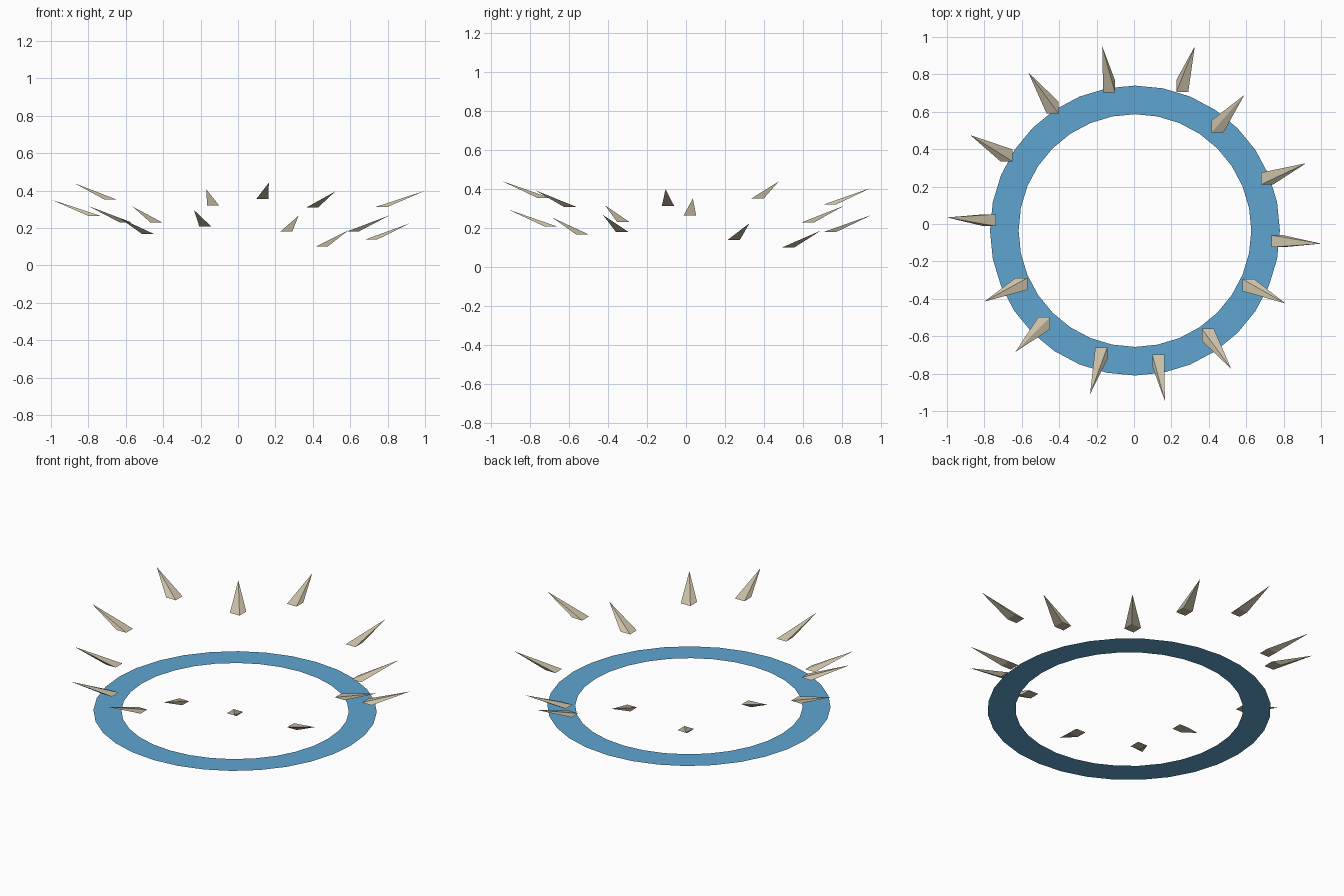
import bpy
import bmesh
import math

if "Cube" in bpy.data.objects:
    bpy.data.objects.remove(bpy.data.objects["Cube"])


def make_material(name, rgb):
    mat = bpy.data.materials.new(name)
    mat.diffuse_color = (*rgb, 1.0)
    mat.use_nodes = True
    mat.node_tree.nodes["Principled BSDF"].inputs["Base Color"].default_value = mat.diffuse_color
    return mat


def make_object(name, bm, mat):
    mesh = bpy.data.meshes.new(name)
    bm.to_mesh(mesh)
    bm.free()
    mesh.materials.append(mat)
    obj = bpy.data.objects.new(name, mesh)
    bpy.context.collection.objects.link(obj)
    return obj


blue = make_material("sky blue", (0.115, 0.375, 0.64))
bone = make_material("bone", (0.60, 0.53, 0.39))

# Flat ring lying on the ground plane, zero thickness
SEGMENTS, CX, CY = 32, 0.005, -0.035
bm = bmesh.new()
loops = []
for radius in (0.622, 0.775):
    angles = [2 * math.pi * i / SEGMENTS for i in range(SEGMENTS)]
    loops.append([bm.verts.new((CX + radius * math.cos(a), CY + radius * math.sin(a), 0))
                  for a in angles])
inner, outer = loops
for i in range(SEGMENTS):
    j = (i + 1) % SEGMENTS
    bm.faces.new((inner[i], outer[i], outer[j], inner[j]))
make_object("flat_ring", bm, blue)

# Floating spikes: base centre x, y, z and tip x, y
SPIKES = [
    (-0.133, 0.735, 0.320, -0.17, 0.95),
    (0.258, 0.737, 0.180, 0.325, 0.95),
    (0.447, 0.522, 0.100, 0.59, 0.69),
    (0.712, 0.243, 0.138, 0.92, 0.325),
    (0.767, -0.092, 0.312, 1.00, -0.105),
    (0.612, -0.327, 0.180, 0.81, -0.425),
    (0.395, -0.592, 0.308, 0.52, -0.775),
    (0.130, -0.730, 0.355, 0.165, -0.945),
    (-0.175, -0.692, 0.208, -0.235, -0.91),
    (-0.480, -0.530, 0.167, -0.635, -0.685),
    (-0.602, -0.320, 0.230, -0.80, -0.415),
    (-0.770, 0.020, 0.265, -1.00, 0.035),
    (-0.682, 0.367, 0.352, -0.875, 0.475),
    (-0.435, 0.622, 0.228, -0.565, 0.81),
]
HALF, RISE = 0.032, 0.087

# Each spike is a four-sided pyramid with a level base, leaning outward
for n, (x, y, z, tip_x, tip_y) in enumerate(SPIKES, 1):
    bm = bmesh.new()
    base = [bm.verts.new((x + sx * HALF, y + sy * HALF, z))
            for sx, sy in ((-1, -1), (1, -1), (1, 1), (-1, 1))]
    tip = bm.verts.new((tip_x, tip_y, z + RISE))
    bm.faces.new(base[::-1])
    for i in range(4):
        bm.faces.new((base[i], base[(i + 1) % 4], tip))
    bmesh.ops.recalc_face_normals(bm, faces=bm.faces)
    make_object(f"spike_{n:02d}", bm, bone)
